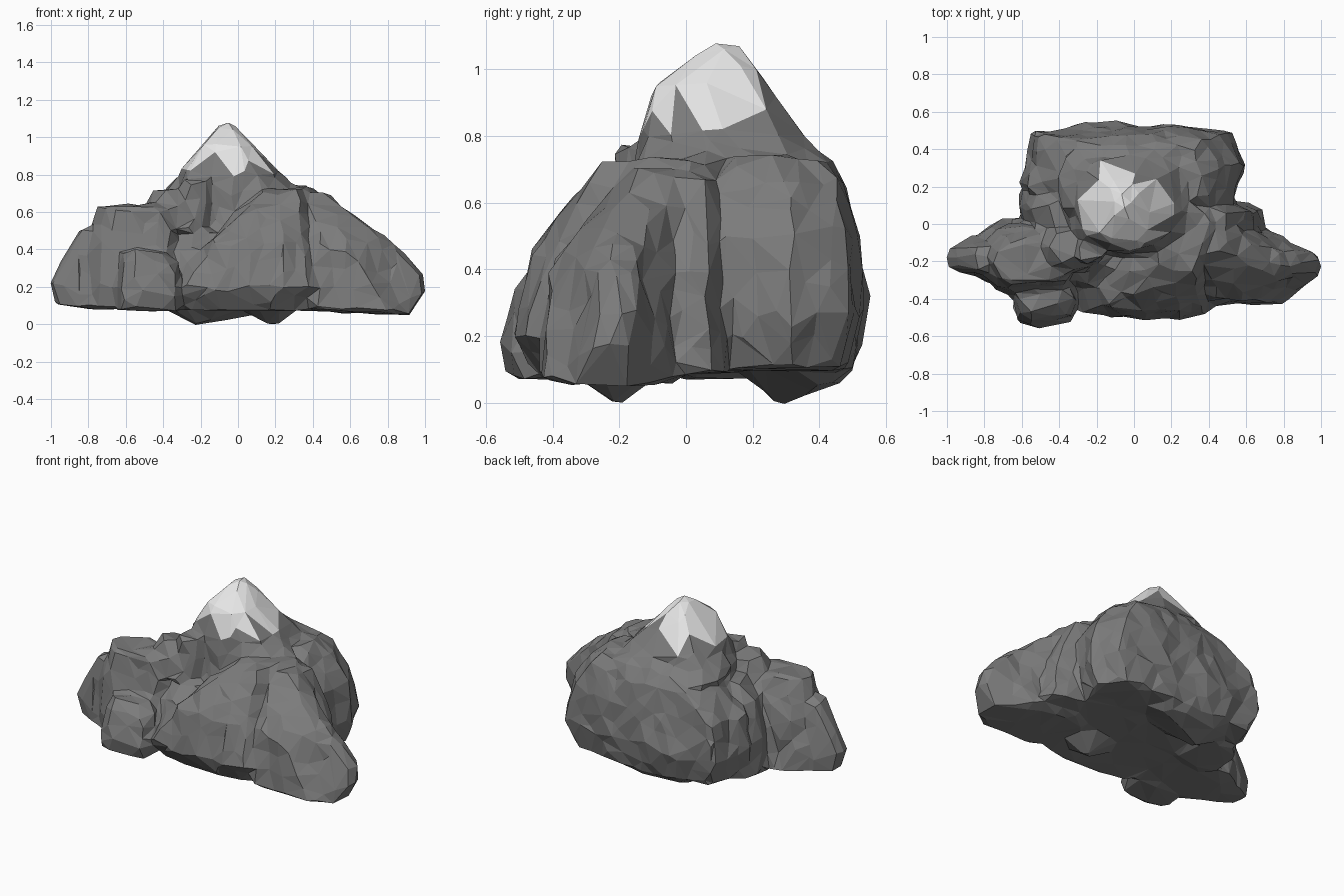
import bpy, bmesh, math, random
from mathutils import Vector, noise

random.seed(4)
if "Cube" in bpy.data.objects:
    bpy.data.objects.remove(bpy.data.objects["Cube"])


def material(name, grey):
    mat = bpy.data.materials.new(name)
    mat.use_nodes = True
    colour = (grey, grey, grey, 1)
    mat.diffuse_color = colour
    mat.node_tree.nodes["Principled BSDF"].inputs["Base Color"].default_value = colour
    return mat


rock = material("grey rock", 0.2)
snow = material("white snow", 0.8)
body = bmesh.new()


def lump(*sections, sides=10, square=0.8):
    """Convex boulder around horizontal rings given as x, y, z, x radius, y radius."""
    part = bmesh.new()
    for x, y, z, rx, ry in sections:
        for i in range(sides):
            angle = math.tau * i / sides + random.uniform(-0.1, 0.1)
            c, s = math.cos(angle), math.sin(angle)
            c = math.copysign(abs(c) ** square, c)
            s = math.copysign(abs(s) ** square, s)
            part.verts.new((x + rx * c, y + ry * s, z + random.uniform(-0.01, 0.01)))
    hull = bmesh.ops.convex_hull(part, input=part.verts)
    loose = set(hull["geom_interior"]) | set(hull["geom_unused"])
    bmesh.ops.delete(part, geom=[v for v in loose if isinstance(v, bmesh.types.BMVert)],
                     context='VERTS')
    mesh = bpy.data.meshes.new("lump")
    part.to_mesh(mesh)
    part.free()
    body.from_mesh(mesh)
    bpy.data.meshes.remove(mesh)


# Summit cone, fuller towards the back right
lump((-.06, .12, 1.07, .04, .04), (-.06, .07, .95, .15, .17),
     (-.06, .11, .82, .25, .25), (-.02, .14, .68, .36, .31), (-.02, .14, .48, .36, .32))
lump((-.22, .16, .82, .08, .1), (-.2, .2, .68, .22, .22))

# Steep block behind the summit, with its right front corner
lump((-.02, .26, .1, .56, .24), (-.01, .27, .27, .61, .275), (0, .27, .5, .57, .25),
     (.03, .27, .66, .43, .21), (.08, .27, .74, .29, .16), sides=8, square=0.5)
lump((-.46, .12, .08, .16, .16), (-.46, .11, .3, .16, .15), (-.42, .08, .52, .13, .12),
     (-.36, .05, .63, .1, .1))

# Middle mass
lump((0, -.12, .09, .6, .3), (0, -.1, .4, .52, .25), (-.02, -.04, .5, .4, .2))

# Front buttress with a ridge rising to the left shoulder
lump((.06, -.31, .08, .37, .12), (.05, -.36, .19, .42, .16), (.1, -.33, .44, .27, .14),
     (.15, -.26, .59, .18, .1), (.24, -.18, .71, .1, .08), (.34, 0, .73, .07, .08))

# Long left spur: ridge, blunt end and the fillet beside the cliff
lump((.5, -.22, .08, .22, .22), (.5, -.2, .42, .17, .21), (.4, -.07, .69, .08, .1),
     (.72, -.22, .47, .06, .08), (.76, -.26, .07, .12, .17))
lump((.83, -.25, .06, .1, .12), (.935, -.23, .18, .07, .07), (.93, -.21, .27, .06, .06),
     (.73, -.2, .48, .06, .07), (.64, -.22, .07, .16, .21))
lump((.54, .0, .09, .16, .13), (.54, 0, .4, .1, .09), (.42, .02, .67, .07, .06))

# Right spur: broad shoulder, then its low end
lump((-.58, -.19, .09, .2, .2), (-.62, -.18, .38, .2, .18), (-.6, -.21, .63, .15, .11),
     (-.42, -.17, .62, .08, .13), (-.4, -.18, .09, .1, .22))
lump((-.89, -.17, .11, .09, .08), (-.935, -.18, .22, .07, .07), (-.9, -.17, .35, .04, .05),
     (-.8, -.18, .5, .05, .07), (-.64, -.15, .09, .16, .19))

# Low foot at the front right corner
lump((-.48, -.42, .08, .18, .11), (-.47, -.44, .16, .16, .12), (-.48, -.41, .32, .16, .1),
     (-.51, -.36, .39, .12, .1))

# Small crags below the snow
lump((-.35, -.13, .5, .2, .15), (-.38, -.12, .71, .07, .08))
lump((-.24, -.1, .52, .12, .12), (-.23, -.13, .77, .07, .07))
lump((.22, .04, .55, .14, .12), (.22, .04, .74, .07, .07))

# Keels under the base
lump((.19, -.21, .01, .03, .03), (.16, -.2, .13, .24, .2))
lump((-.2, .29, .01, .04, .03), (-.1, .4, .06, .2, .07), (-.12, .3, .14, .4, .18))

# Join all boulders into one skin
mesh = bpy.data.meshes.new("mountain")
body.to_mesh(mesh)
body.free()
mountain = bpy.data.objects.new("mountain", mesh)
bpy.context.collection.objects.link(mountain)


def bake(kind, **settings):
    mod = mountain.modifiers.new(kind.title(), kind)
    for key, value in settings.items():
        setattr(mod, key, value)
    graph = bpy.context.evaluated_depsgraph_get()
    baked = bpy.data.meshes.new_from_object(mountain.evaluated_get(graph))
    mountain.modifiers.clear()
    mountain.data = baked


bake('REMESH', mode='VOXEL', voxel_size=0.02)

# Weathering: upright flutes plus small lumps, calmer on summit, base and spur ends
bm = bmesh.new()
bm.from_mesh(mountain.data)
bm.normal_update()
shifts = []
for v in bm.verts:
    flute = noise.noise(Vector((v.co.x * 7, v.co.y * 7, v.co.z * 2.5)))
    grain = noise.noise(v.co * 12)
    calm = v.normal.z < -0.6 or v.co.z > 0.8 or abs(v.co.x) > 0.85
    fade = 0.25 if calm else 1
    shifts.append(v.normal * fade * (0.022 * flute + 0.012 * grain))
for v, shift in zip(bm.verts, shifts):
    v.co += shift
bm.to_mesh(mountain.data)
bm.free()

# Coarse facets
triangles = sum(len(p.vertices) - 2 for p in mountain.data.polygons)
bake('DECIMATE', ratio=1300 / triangles)
mesh = mountain.data
mesh.name = "mountain"

# Snow cap, whole at the front, with separate tongues on the sides and back
tongues = [math.radians(a) for a in (-150, -130, -110, -90, -70, -40, -8, 12, 117, 165)]
mesh.materials.clear()
mesh.materials.append(rock)
mesh.materials.append(snow)
for p in mesh.polygons:
    x, y, z = p.center
    angle = math.atan2(y - .1, x + .06)
    gap = min(abs(math.remainder(angle - t, math.tau)) for t in tongues)
    line = min(0.8 + 0.3 * gap, 0.95) + 0.12 * max(0, y - .15)
    p.material_index = int(z > line)
    p.use_smooth = False
